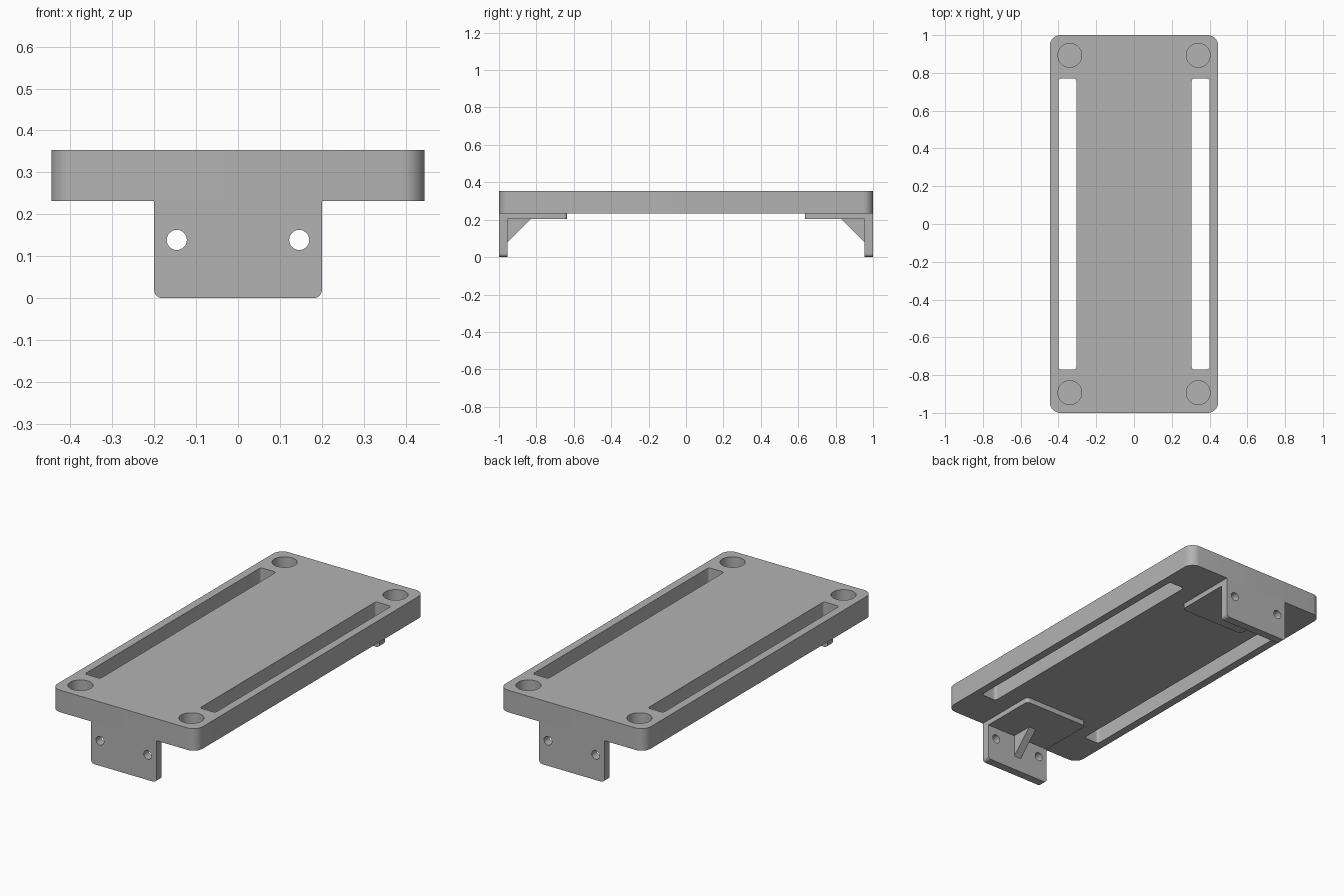
import bpy
import bmesh
from math import sin, cos, pi, radians
from mathutils import Matrix

cube = bpy.data.objects.get("Cube")
if cube:
    bpy.data.objects.remove(cube, do_unlink=True)

grey = bpy.data.materials.new("plain grey")
grey.use_nodes = True
colour = (0.45, 0.45, 0.45, 1)
grey.diffuse_color = colour
grey.node_tree.nodes["Principled BSDF"].inputs["Base Color"].default_value = colour


def rounded(x0, x1, y0, y1, radii, steps=8):
    """Rectangle outline; radii go bottom-left, bottom-right, top-right, top-left."""
    corners = [(x0, y0, 1, 1), (x1, y0, -1, 1), (x1, y1, -1, -1), (x0, y1, 1, -1)]
    points = []
    for i, ((x, y, sx, sy), r) in enumerate(zip(corners, radii)):
        if r == 0:
            points.append((x, y))
            continue
        for k in range(steps + 1):
            a = pi + i * pi / 2 + k * pi / 2 / steps
            points.append((x + sx * r + r * cos(a), y + sy * r + r * sin(a)))
    return points


def circle(x, y, r, n=48):
    return [(x + r * cos(2 * pi * k / n), y + r * sin(2 * pi * k / n)) for k in range(n)]


def prism(name, outline, low, high, axis="Z"):
    """Extrude a flat outline along an axis: Z uses (x, y), Y uses (x, z), X uses (y, z)."""
    place = {"Z": lambda a, b, c: (a, b, c),
             "Y": lambda a, b, c: (a, c, b),
             "X": lambda a, b, c: (c, a, b)}[axis]
    bm = bmesh.new()
    rings = [[bm.verts.new(place(a, b, c)) for a, b in outline] for c in (low, high)]
    for ring in rings:
        bm.faces.new(ring)
    n = len(outline)
    for i in range(n):
        j = (i + 1) % n
        bm.faces.new((rings[0][i], rings[0][j], rings[1][j], rings[1][i]))
    bmesh.ops.recalc_face_normals(bm, faces=bm.faces)
    mesh = bpy.data.meshes.new(name)
    bm.to_mesh(mesh)
    bm.free()
    mesh.materials.append(grey)
    obj = bpy.data.objects.new(name, mesh)
    bpy.context.collection.objects.link(obj)
    return obj


def activate(obj):
    bpy.ops.object.select_all(action="DESELECT")
    obj.select_set(True)
    bpy.context.view_layer.objects.active = obj


def cut(obj, cutters):
    for cutter in cutters:
        activate(obj)
        mod = obj.modifiers.new("cut", "BOOLEAN")
        mod.operation = "DIFFERENCE"
        mod.solver = "EXACT"
        mod.object = cutter
        bpy.ops.object.modifier_apply(modifier=mod.name)
        bpy.data.objects.remove(cutter, do_unlink=True)


def smooth(obj):
    activate(obj)
    bpy.ops.object.shade_smooth_by_angle(angle=radians(30))


bottom, top = 0.232, 0.354

# Main plate with two long slots and four blind corner sockets
plate = prism("plate", rounded(-0.445, 0.445, -1, 1, [0.055] * 4), bottom, top)
cutters = []
for s in (-1, 1):
    x0, x1 = sorted((s * 0.305, s * 0.4))
    cutters.append(prism("slot_cutter", rounded(x0, x1, -0.77, 0.77, [0.015] * 4), 0.1, 0.5))
    for t in (-1, 1):
        cutters.append(prism("socket_cutter", circle(s * 0.34, t * 0.893, 0.063),
                             top - 0.085, 0.5))
cut(plate, cutters)
smooth(plate)

# Mounting bracket at each end: drilled tab, foot plate and gusset
for end, side in (("front", 1), ("back", -1)):
    tab = prism(end + "_tab", rounded(-0.2, 0.2, 0, bottom, [0.02, 0.02, 0, 0]),
                -1, -0.954, "Y")
    cut(tab, [prism("screw_cutter", circle(x, 0.139, 0.024, 32), -1.1, -0.9, "Y")
              for x in (-0.146, 0.146)])
    foot = prism(end + "_foot", rounded(-0.2, 0.2, -0.954, -0.635, [0, 0, 0.02, 0.02]),
                 0.203, bottom)
    gusset = prism(end + "_gusset", [(-0.954, 0.203), (-0.954, 0.08), (-0.831, 0.203)],
                   -0.022, 0.022, "X")
    for part in (tab, foot, gusset):
        if side < 0:
            part.data.transform(Matrix.Rotation(pi, 4, "Z"))
        smooth(part)
